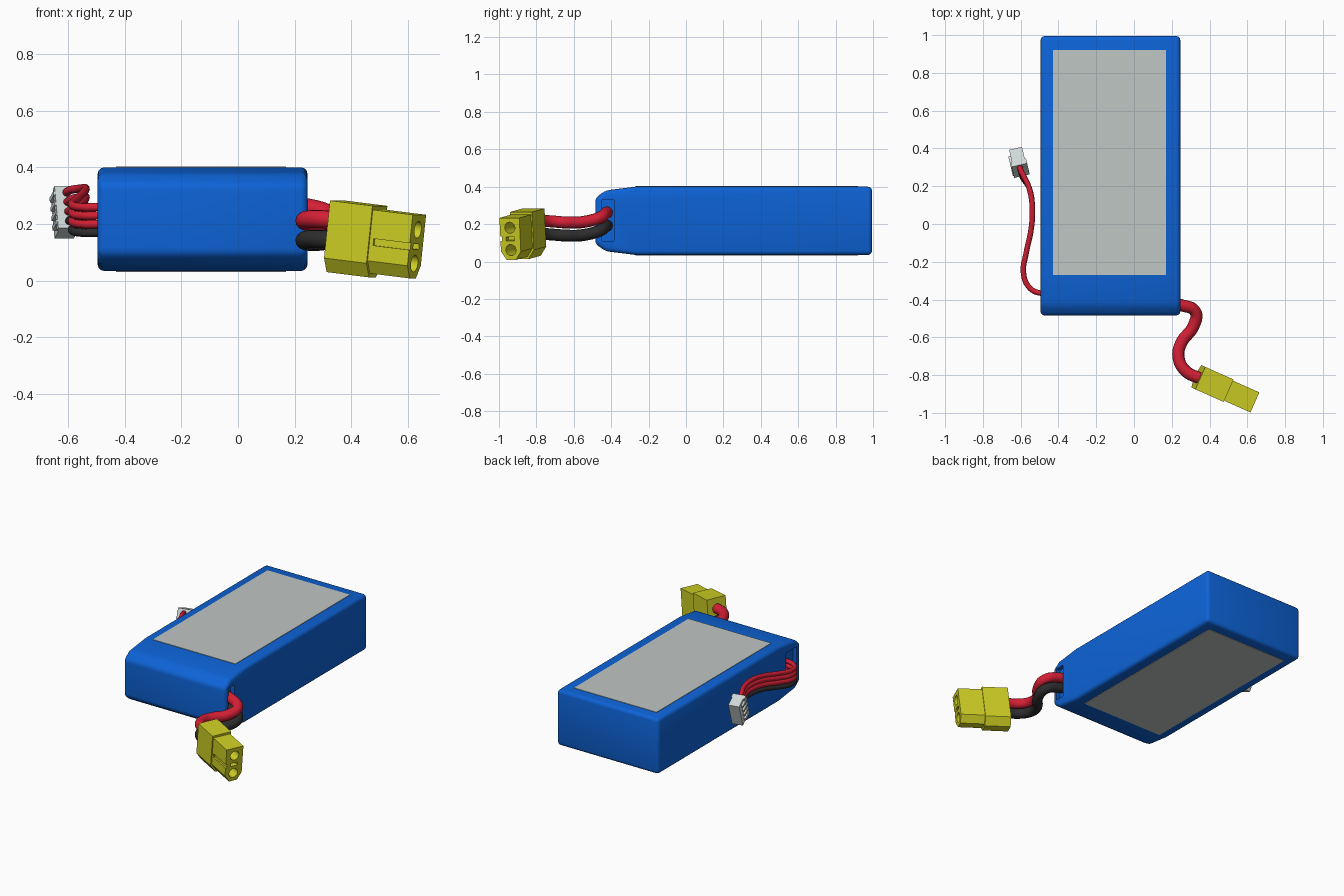
import bpy, bmesh, math
from mathutils import Matrix, Vector

if "Cube" in bpy.data.objects:
    bpy.data.objects.remove(bpy.data.objects["Cube"])


def material(name, rgb):
    m = bpy.data.materials.new(name)
    m.diffuse_color = (*rgb, 1)
    m.use_nodes = True
    m.node_tree.nodes["Principled BSDF"].inputs["Base Color"].default_value = m.diffuse_color
    return m


BLUE = material("blue_wrap", (0.004, 0.125, 0.68))
GREY = material("label_grey", (0.53, 0.57, 0.56))
YELLOW = material("yellow_plastic", (0.62, 0.62, 0.018))
RED = material("red_wire", (0.66, 0.014, 0.035))
BLACK = material("black_wire", (0.026, 0.026, 0.026))
WHITE = material("pale_plastic", (0.64, 0.71, 0.70))


def prism(name, profile, x0, x1, mat, matrix=Matrix()):
    """Extrude a (y, z) profile along x."""
    bm = bmesh.new()
    f = bm.faces.new([bm.verts.new((x0, y, z)) for y, z in profile])
    new = bmesh.ops.extrude_face_region(bm, geom=[f])["geom"]
    bmesh.ops.translate(bm, vec=(x1 - x0, 0, 0),
                        verts=[v for v in new if isinstance(v, bmesh.types.BMVert)])
    bmesh.ops.recalc_face_normals(bm, faces=bm.faces)
    me = bpy.data.meshes.new(name)
    bm.to_mesh(me)
    bm.free()
    me.materials.append(mat)
    ob = bpy.data.objects.new(name, me)
    bpy.context.collection.objects.link(ob)
    ob.matrix_world = matrix
    return ob


def box(name, x, y, z, mat, matrix=Matrix()):
    return prism(name, [(y[0], z[0]), (y[1], z[0]), (y[1], z[1]), (y[0], z[1])],
                 x[0], x[1], mat, matrix)


def apply(ob, kind, **settings):
    mod = ob.modifiers.new(kind, kind)
    for k, v in settings.items():
        setattr(mod, k, v)
    bpy.ops.object.select_all(action='DESELECT')
    bpy.context.view_layer.objects.active = ob
    ob.select_set(True)
    bpy.ops.object.modifier_apply(modifier=mod.name)


def cut(ob, cutter):
    bpy.context.view_layer.update()
    apply(ob, 'BOOLEAN', object=cutter, operation='DIFFERENCE', solver='EXACT')
    bpy.data.objects.remove(cutter)


def wire(name, points, radius, mat):
    cu = bpy.data.curves.new(name, 'CURVE')
    cu.dimensions = '3D'
    cu.bevel_depth, cu.bevel_resolution = radius, 4
    cu.resolution_u, cu.use_fill_caps = 8, True
    sp = cu.splines.new('BEZIER')
    sp.bezier_points.add(len(points) - 1)
    for bp, p in zip(sp.bezier_points, points):
        bp.co = p
        bp.handle_left_type = bp.handle_right_type = 'AUTO'
    cu.materials.append(mat)
    bpy.context.collection.objects.link(bpy.data.objects.new(name, cu))


# Battery pack: side profile with tapered front end, rounded edges
body = prism("battery_body", [(-0.485, 0.095), (-0.43, 0.055), (-0.27, 0.035), (0.995, 0.035),
                              (0.995, 0.40), (-0.27, 0.40), (-0.43, 0.38), (-0.485, 0.34)],
             -0.495, 0.245, BLUE)
apply(body, 'BEVEL', width=0.022, segments=3, limit_method='ANGLE', angle_limit=math.radians(25))
# Wire pockets in both sides
cut(body, box("pocket", (0.215, 0.3), (-0.45, -0.385), (0.11, 0.33), BLUE))
cut(body, box("pocket", (-0.55, -0.47), (-0.44, -0.33), (0.13, 0.33), BLUE))
bpy.ops.object.shade_smooth_by_angle(angle=math.radians(30))

# Labels on top and bottom
for name, z in (("top_label", (0.396, 0.403)), ("bottom_label", (0.032, 0.039))):
    box(name, (-0.43, 0.17), (-0.27, 0.92), z, GREY)

# Power connector, local x is the plug direction
plug = (Matrix.Translation((0.338, -0.81, 0.157)) @ Matrix.Rotation(math.radians(-24), 4, 'Z')
        @ Matrix.Rotation(math.radians(6.5), 4, 'Y'))


def plug_profile(w, h, c):
    return [(-w, h), (-w, c - h), (c * 0.7 - w, -h), (w - c * 0.7, -h), (w, c - h), (w, h)]


prism("power_connector_rear", plug_profile(0.065, 0.127, 0.05), 0, 0.165, YELLOW, plug)
nose = prism("power_connector_nose", plug_profile(0.058, 0.113, 0.045), 0.16, 0.32, YELLOW, plug)
circle = [(0.03 * math.cos(a * math.pi / 10), 0.03 * math.sin(a * math.pi / 10)) for a in range(20)]
for dz in (0.06, -0.06):
    cut(nose, prism("socket", [(y, z + dz) for y, z in circle], 0.2, 0.4, YELLOW, plug))
cut(nose, box("side_slot", (0.18, 0.4), (-0.1, -0.048), (-0.012, 0.012), YELLOW, plug))
cut(nose, box("end_slot", (0.29, 0.4), (-0.025, 0.025), (-0.01, 0.01), YELLOW, plug))
bpy.ops.object.shade_smooth_by_angle(angle=math.radians(30))

# Power wires
path = [(0.18, -0.42, 0.05), (0.25, -0.43, 0.045), (0.325, -0.465, 0.02), (0.315, -0.54, 0),
        (0.25, -0.63, -0.005), (0.235, -0.70, 0), (0.27, -0.775, 0.005), (0.37, -0.825, 0)]
for name, z, mat in (("red_power_wire", 0.213, RED), ("black_power_wire", 0.143, BLACK)):
    wire(name, [(x, y, z + dz) for x, y, dz in path], 0.032, mat)

# Balance connector, local y is the plug direction
tap = (Matrix.Translation((-0.61, 0.327, 0.242)) @ Matrix.Rotation(math.radians(13), 4, 'Z')
       @ Matrix.Rotation(math.radians(-22), 4, 'X'))
box("balance_connector", (-0.035, 0.035), (-0.049, 0.049), (-0.08, 0.08), WHITE, tap)
box("balance_connector_collar", (-0.042, 0.042), (-0.049, -0.02), (-0.08, 0.08), WHITE, tap)

# Balance wires with a rib on the connector for each
path = [(-0.45, -0.36, 0.26), (-0.50, -0.365, 0.26), (-0.555, -0.335, 0.26),
        (-0.585, -0.26, 0.268), (-0.57, -0.15, 0.287), (-0.545, -0.03, 0.312),
        (-0.538, 0.08, 0.326), (-0.555, 0.19, 0.326)]
for i in range(4):
    z = 0.054 - 0.036 * i
    box(f"connector_rib_{i + 1}", (-0.047, -0.03), (-0.045, 0.02), (z - 0.008, z + 0.008), WHITE, tap)
    end = [tap @ Vector((0, y, z)) for y in (-0.06, -0.03)]
    wire(f"balance_wire_{i + 1}", [(x, y, h - 0.03 * i) for x, y, h in path] + end,
         0.0145, BLACK if i == 3 else RED)
